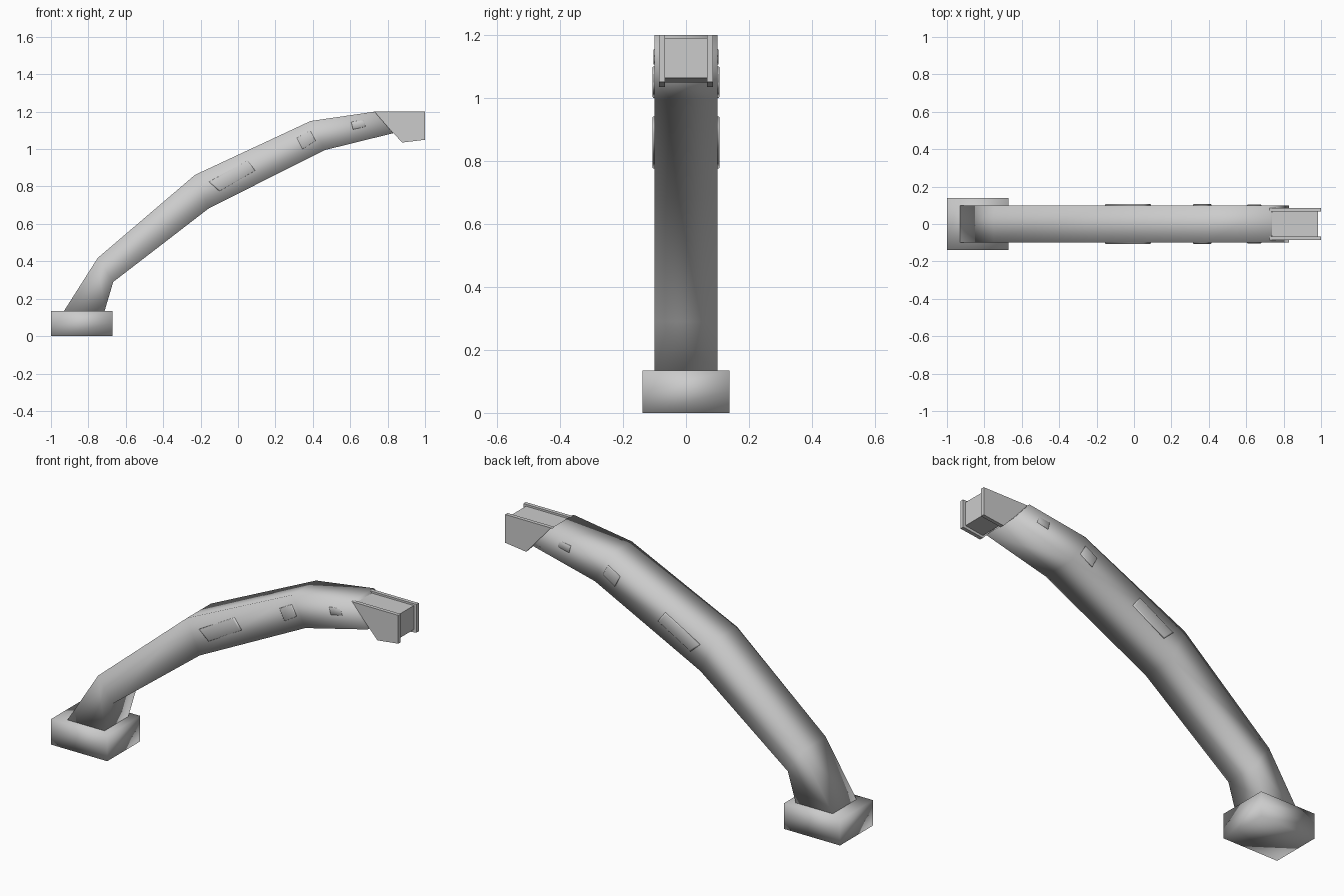
import bpy, bmesh

if "Cube" in bpy.data.objects:
    bpy.data.objects.remove(bpy.data.objects["Cube"])


def make_object(name, bm, smooth=True, mirror=False):
    bmesh.ops.recalc_face_normals(bm, faces=bm.faces)
    for f in bm.faces:
        f.smooth = smooth
    mesh = bpy.data.meshes.new(name)
    bm.to_mesh(mesh)
    bm.free()
    obj = bpy.data.objects.new(name, mesh)
    bpy.context.collection.objects.link(obj)
    if mirror:
        m = obj.modifiers.new("mirror", 'MIRROR')
        m.use_axis = (False, True, False)
        m.use_clip = False
    return obj


def loft(name, rings, smooth=True, mirror=False):
    """Skin a list of equal-length point rings and cap both ends."""
    bm = bmesh.new()
    loops = [[bm.verts.new(p) for p in ring] for ring in rings]
    n = len(loops[0])
    for a, b in zip(loops, loops[1:]):
        for i in range(n):
            j = (i + 1) % n
            bm.faces.new((a[i], a[j], b[j], b[i]))
    bm.faces.new(loops[0])
    bm.faces.new(loops[-1])
    return make_object(name, bm, smooth, mirror)


def side_ring(profile, y, scale=1.0):
    cx = sum(p[0] for p in profile) / len(profile)
    cz = sum(p[1] for p in profile) / len(profile)
    return [(cx + (x - cx) * scale, y, cz + (z - cz) * scale) for x, z in profile]


# Base block
base = [(-1, -0.138), (-0.67, -0.138), (-0.67, 0.138), (-1, 0.138)]
loft("base", [[(x, y, z) for x, y in base] for z in (0, 0.068, 0.135)])

# Curved arm: upper and lower outline points at each bend
W = 0.1
stations = [
    ((-0.932, 0.132), (-0.714, 0.132)),
    ((-0.75, 0.418), (-0.667, 0.29)),
    ((-0.23, 0.862), (-0.155, 0.684)),
    ((0.388, 1.15), (0.465, 0.995)),
    ((0.73, 1.2), (0.83, 1.085)),
]
loft("arm", [[(t[0], -W, t[1]), (t[0], W, t[1]), (b[0], W, b[1]), (b[0], -W, b[1])]
             for t, b in stations])

# Head: two cheek plates with a slightly recessed core between them
cheek = [(0.725, 1.2), (1.0, 1.2), (1.0, 1.05), (0.878, 1.035)]
loft("head_cheeks", [side_ring(cheek, 0.066), side_ring(cheek, 0.086)],
     smooth=False, mirror=True)
core = [(0.725, 1.19), (0.985, 1.19), (0.985, 1.063), (0.878, 1.048)]
loft("head_core", [side_ring(core, -0.067), side_ring(core, 0.067)], smooth=False)

# Raised pads on both sides of the arm
pads = {
    "long_pad": ([(-0.155, 0.825), (0.05, 0.94), (0.092, 0.885), (-0.1, 0.775)], 0.107),
    "short_pad": ([(0.315, 1.06), (0.385, 1.1), (0.415, 1.045), (0.345, 1.0)], 0.106),
    "small_pad": ([(0.605, 1.145), (0.67, 1.155), (0.682, 1.12), (0.615, 1.105)], 0.103),
}
for name, (profile, y) in pads.items():
    loft(name, [side_ring(profile, 0.095), side_ring(profile, y - 0.002),
                side_ring(profile, y, 0.93)], mirror=True)
